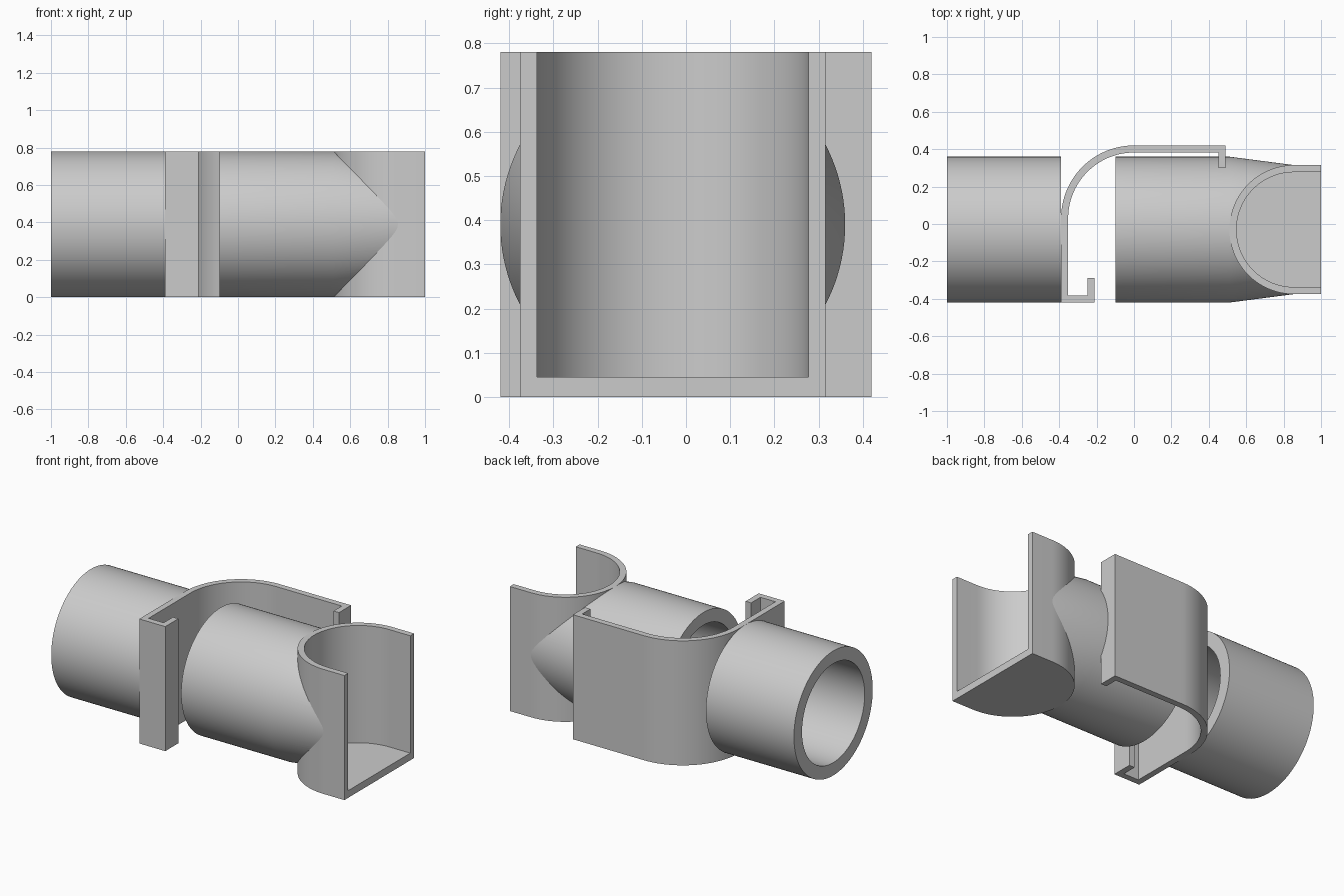
import bpy
import bmesh
from math import sin, cos, pi, radians

if "Cube" in bpy.data.objects:
    bpy.data.objects.remove(bpy.data.objects["Cube"], do_unlink=True)

HEIGHT = 0.78
AXIS_Y, AXIS_Z = -0.03, HEIGHT / 2
R_TUBE, R_BORE = 0.39, 0.31
R_CUP, CUP_X, WALL = 0.345, 0.855, 0.038

grey = bpy.data.materials.new("plain grey")
grey.use_nodes = True
grey.diffuse_color = (0.6, 0.6, 0.6, 1)
grey.node_tree.nodes["Principled BSDF"].inputs["Base Color"].default_value = grey.diffuse_color


def finish(name, bm):
    bmesh.ops.recalc_face_normals(bm, faces=bm.faces)
    mesh = bpy.data.meshes.new(name)
    bm.to_mesh(mesh)
    bm.free()
    mesh.materials.append(grey)
    obj = bpy.data.objects.new(name, mesh)
    bpy.context.collection.objects.link(obj)
    return obj


def arc(cx, cy, r, start, end, steps=48):
    angles = [radians(start + (end - start) * i / steps) for i in range(steps + 1)]
    return [(cx + r * cos(a), cy + r * sin(a)) for a in angles]


def prism(name, outline, z0, z1):
    """Extrude a plan outline upward."""
    bm = bmesh.new()
    face = bm.faces.new([bm.verts.new((x, y, z0)) for x, y in outline])
    top = bmesh.ops.extrude_face_region(bm, geom=[face], use_keep_orig=True)["geom"]
    moved = [v for v in top if isinstance(v, bmesh.types.BMVert)]
    bmesh.ops.translate(bm, verts=moved, vec=(0, 0, z1 - z0))
    return finish(name, bm)


def pipe(name, profile, sides=128):
    """Spin a closed (x, radius) profile about the pipe axis."""
    bm = bmesh.new()
    rings = []
    for i in range(sides):
        a = 2 * pi * i / sides
        rings.append([bm.verts.new((x, AXIS_Y + r * cos(a), AXIS_Z + r * sin(a)))
                      for x, r in profile])
    n = len(profile)
    for i in range(sides):
        a, b = rings[i], rings[(i + 1) % sides]
        for j in range(n):
            k = (j + 1) % n
            bm.faces.new((a[j], a[k], b[k], b[j]))
    return finish(name, bm)


def cut(obj, cutter):
    mod = obj.modifiers.new("cut", "BOOLEAN")
    mod.operation, mod.solver, mod.object = "DIFFERENCE", "EXACT", cutter
    bpy.context.view_layer.objects.active = obj
    bpy.ops.object.modifier_apply(modifier=mod.name)
    bpy.data.objects.remove(cutter, do_unlink=True)


def d_shape(r, end):
    """Half-round plan with straight sides running to x = end."""
    return [(end, AXIS_Y + r)] + arc(CUP_X, AXIS_Y, r, 90, 270) + [(end, AXIS_Y - r)]


# Plain pipe on the right-hand side
left_pipe = pipe("plain_pipe", [(-1, R_TUBE), (-0.39, R_TUBE), (-0.39, R_BORE), (-1, R_BORE)])

# Pipe that tapers into the cup
taper_pipe = pipe("tapered_pipe", [(-0.1, R_TUBE), (0.51, R_TUBE), (CUP_X, R_CUP),
                                   (CUP_X, R_BORE - 0.04), (0.51, R_BORE), (-0.1, R_BORE)])
cut(taper_pipe, prism("pipe_cutter", d_shape(R_CUP - WALL / 2, 1.1), -0.1, 1))

# Open half-round cup with a floor
cup = prism("half_round_cup", d_shape(R_CUP, 1), 0, HEIGHT)
cut(cup, prism("cup_cutter", d_shape(R_CUP - WALL, 1.1), 0.045, 1))

# Curved strap with a hooked lip at each end
outer, inner = 0.39, 0.352
strap_outline = (
    [(-0.21, -0.42), (-outer, -0.42)]
    + arc(0, 0.03, outer, 180, 90)
    + [(0.49, 0.42), (0.49, 0.30), (0.452, 0.30), (0.452, 0.382)]
    + arc(0, 0.03, inner, 90, 180)
    + [(-inner, -0.382), (-0.248, -0.382), (-0.248, -0.29), (-0.21, -0.29)]
)
strap = prism("hooked_strap", strap_outline, 0, HEIGHT)

# Smooth the round walls, keep the rims crisp
for obj in (left_pipe, taper_pipe, cup, strap):
    bpy.ops.object.select_all(action="DESELECT")
    obj.select_set(True)
    bpy.context.view_layer.objects.active = obj
    bpy.ops.object.shade_smooth_by_angle(angle=radians(30))
